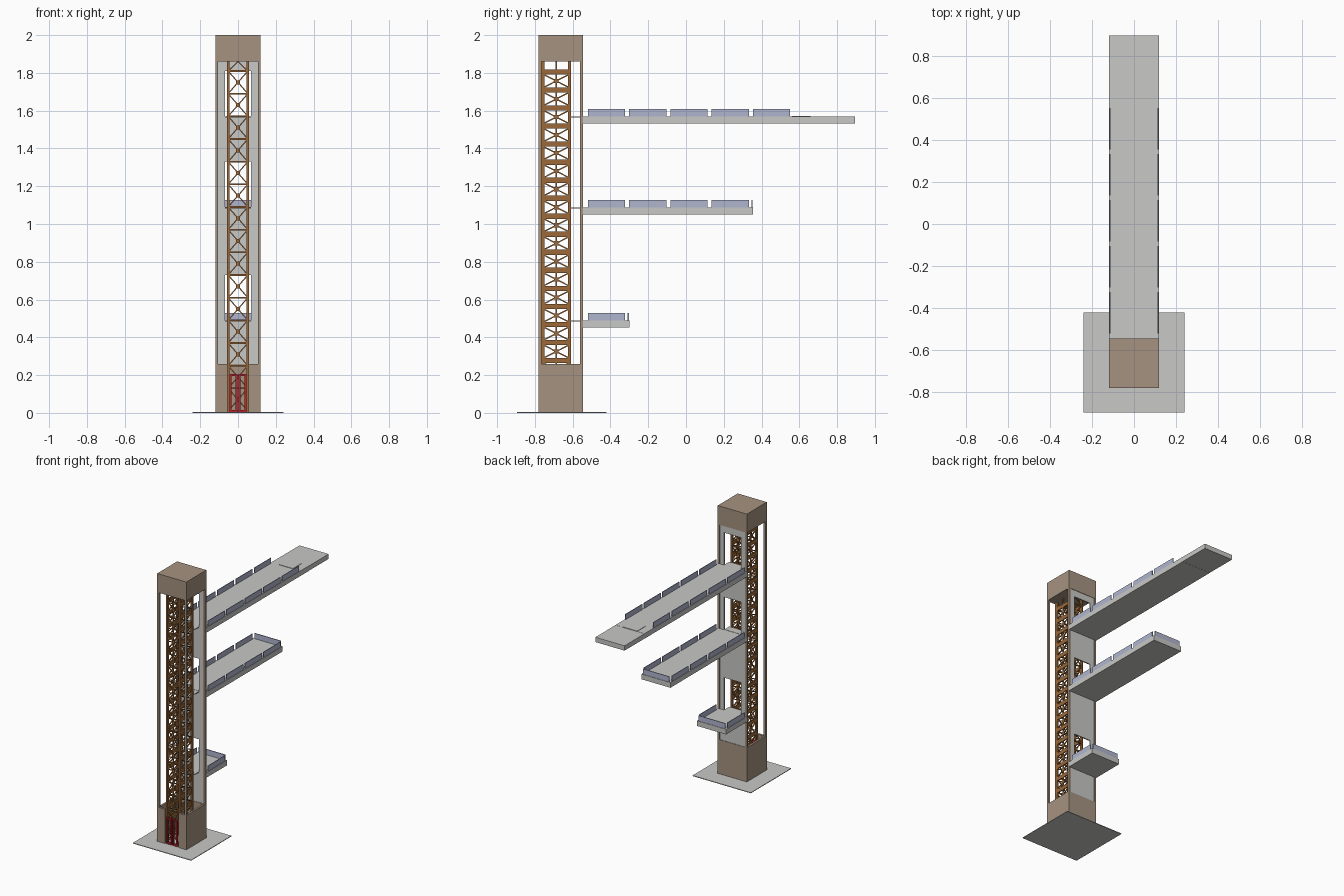
import bpy, bmesh
from mathutils import Vector, Matrix

cube = bpy.data.objects.get("Cube")
if cube:
    bpy.data.objects.remove(cube, do_unlink=True)


def material(name, rgb):
    m = bpy.data.materials.new(name)
    m.use_nodes = True
    m.diffuse_color = (*rgb, 1)
    m.node_tree.nodes["Principled BSDF"].inputs["Base Color"].default_value = (*rgb, 1)
    return m


STONE = material("taupe_stone", (0.38, 0.29, 0.22))
CONCRETE = material("light_concrete", (0.58, 0.58, 0.57))
RUST = material("rust_steel", (0.33, 0.14, 0.04))
GLASS = material("pale_blue_panel", (0.43, 0.46, 0.62))
RED = material("red_paint", (0.52, 0.015, 0.03))


def box(bm, x0, x1, y0, y1, z0, z1):
    size = Matrix.Diagonal((x1 - x0, y1 - y0, z1 - z0, 1))
    centre = Matrix.Translation(((x0 + x1) / 2, (y0 + y1) / 2, (z0 + z1) / 2))
    bmesh.ops.create_cube(bm, size=1, matrix=centre @ size)


def bar(bm, a, b, across, width, depth):
    """Straight beam from a to b; 'across' is the direction of its depth."""
    a, b, n = Vector(a), Vector(b), Vector(across)
    d = (b - a).normalized()
    rot = Matrix((d, n, d.cross(n))).transposed().to_4x4()
    size = Matrix.Diagonal(((b - a).length, depth, width, 1))
    bmesh.ops.create_cube(bm, size=1, matrix=Matrix.Translation((a + b) / 2) @ rot @ size)


def finish(bm, name, mat):
    mesh = bpy.data.meshes.new(name)
    bmesh.ops.recalc_face_normals(bm, faces=bm.faces)
    bm.to_mesh(mesh)
    bm.free()
    mesh.materials.append(mat)
    ob = bpy.data.objects.new(name, mesh)
    bpy.context.collection.objects.link(ob)
    return ob


def block(name, mat, *dims):
    bm = bmesh.new()
    box(bm, *dims)
    return finish(bm, name, mat)


W, FRONT, BACK = 0.12, -0.78, -0.545
WALL, LOW, HIGH = 0.015, 0.26, 1.86
DOOR = 0.055

# Ground slab
block("ground_slab", CONCRETE, -0.24, 0.24, -0.895, -0.42, 0, 0.005)

# Tower: solid cap, four corner posts, hollow base with a front doorway
block("tower_cap", STONE, -W, W, FRONT, BACK, HIGH, 2)
bm = bmesh.new()
for x in (-W, W - WALL):
    for y in (FRONT, BACK - WALL):
        box(bm, x, x + WALL, y, y + WALL, LOW, HIGH)
finish(bm, "corner_posts", STONE)
bm = bmesh.new()
for x in (-W, W - WALL):
    box(bm, x, x + WALL, FRONT, BACK, 0.005, LOW)
box(bm, -W + WALL, W - WALL, BACK - WALL, BACK, 0.005, LOW)
box(bm, -W + WALL, -DOOR, FRONT, FRONT + WALL, 0.005, LOW)
box(bm, DOOR, W - WALL, FRONT, FRONT + WALL, 0.005, LOW)
finish(bm, "tower_base", STONE)

# Rear wall with a doorway at each deck level
levels = (0.49, 1.09, 1.57)
PX, PD = W - WALL, 0.07
bm = bmesh.new()
for side in (-1, 1):
    x0, x1 = sorted((side * PD, side * PX))
    box(bm, x0, x1, BACK - 0.012, BACK - 0.003, LOW, HIGH)
bottom = LOW
for z in levels:
    box(bm, -PD, PD, BACK - 0.012, BACK - 0.003, bottom, z)
    bottom = z + 0.24
box(bm, -PD, PD, BACK - 0.012, BACK - 0.003, bottom, HIGH)
finish(bm, "rear_wall", CONCRETE)

# Lift cage: corner legs
CX, CF, CB = 0.052, -0.757, -0.617
MID = (CF + CB) / 2
bm = bmesh.new()
for x in (-CX, CX):
    for y in (CF, CB):
        box(bm, x - 0.006, x + 0.006, y - 0.009, y + 0.009, 0.005, HIGH)
    box(bm, x - 0.004, x + 0.004, MID - 0.004, MID + 0.004, 0.005, HIGH)
finish(bm, "cage_legs", RUST)

# Lift cage: cross bracing on the front and rear
bm = bmesh.new()
PITCH = 0.12
for y in (CF, CB):
    for i in range(16):
        z0 = 0.01 + i * PITCH
        z1 = min(z0 + PITCH, HIGH)
        box(bm, -CX, CX, y - 0.004, y + 0.004, z0 - 0.004, z0 + 0.004)
        if z1 - z0 < PITCH - 0.01:
            z1 = z0 + PITCH / 2
            bar(bm, (-CX, y, z0), (0, y, HIGH), (0, 1, 0), 0.006, 0.006)
            bar(bm, (CX, y, z0), (0, y, HIGH), (0, 1, 0), 0.006, 0.006)
            continue
        bar(bm, (-CX, y, z0), (CX, y, z1), (0, 1, 0), 0.006, 0.006)
        bar(bm, (CX, y, z0), (-CX, y, z1), (0, 1, 0), 0.006, 0.006)
        zc = (z0 + z1) / 2
        box(bm, -0.011, 0.011, y - 0.004, y + 0.004, zc - 0.011, zc + 0.011)
finish(bm, "cage_front_rear_bracing", RUST)

# Lift cage: wide bands and bracing on the sides
bm = bmesh.new()
STEP = 0.0955
for x in (-CX, CX):
    for i in range(20):
        z = 1.805 - i * STEP
        if z < 0.02:
            break
        box(bm, x - 0.004, x + 0.004, CF, CB, z - 0.014, z + 0.014)
        lo = max(z - STEP, 0.01) + 0.012
        hi = z - 0.012
        if hi - lo > 0.02:
            bar(bm, (x, CF, lo), (x, CB, hi), (1, 0, 0), 0.007, 0.006)
            bar(bm, (x, CB, lo), (x, CF, hi), (1, 0, 0), 0.007, 0.006)
            zc = (lo + hi) / 2
            box(bm, x - 0.004, x + 0.004, MID - 0.011, MID + 0.011, zc - 0.011, zc + 0.011)
finish(bm, "cage_side_bracing", RUST)

# Red double door frame at the foot of the cage
bm = bmesh.new()
DY0, DY1 = FRONT + 0.002, FRONT + 0.012
for side in (-1, 1):
    for x in (0.008, 0.04):
        box(bm, side * x - 0.005, side * x + 0.005, DY0, DY1, 0.006, 0.205)
    x0, x1 = sorted((side * 0.003, side * 0.045))
    for z in (0.006, 0.195):
        box(bm, x0, x1, DY0, DY1, z, z + 0.01)
finish(bm, "entrance_doors", RED)

# Decks with railing panels and thin landings to the cage
decks = (("lower", 0.49, -0.30, 1), ("middle", 1.088, 0.355, 4), ("upper", 1.57, 0.66, 5))
for name, z, end, count in decks:
    block(name + "_deck", CONCRETE, -W, W, BACK, end, z - 0.038, z)
    block(name + "_landing", CONCRETE, -PD, PD, CB + 0.009, BACK, z - 0.006, z)
    bm = bmesh.new()
    for i in range(count):
        y = -0.52 + i * 0.2185
        for x in (-0.117, 0.112):
            box(bm, x, x + 0.005, y, y + 0.197, z, z + 0.04)
    if name != "upper":
        box(bm, -0.108, 0.108, end - 0.009, end - 0.003, z, z + 0.04)
    finish(bm, name + "_railing", GLASS)

# Far end of the upper deck, with a thin joint plate
block("upper_deck_end", CONCRETE, -W, W, 0.66, 0.895, 1.533, 1.569)
block("joint_plate", CONCRETE, -0.06, 0.06, 0.56, 0.66, 1.57, 1.573)
